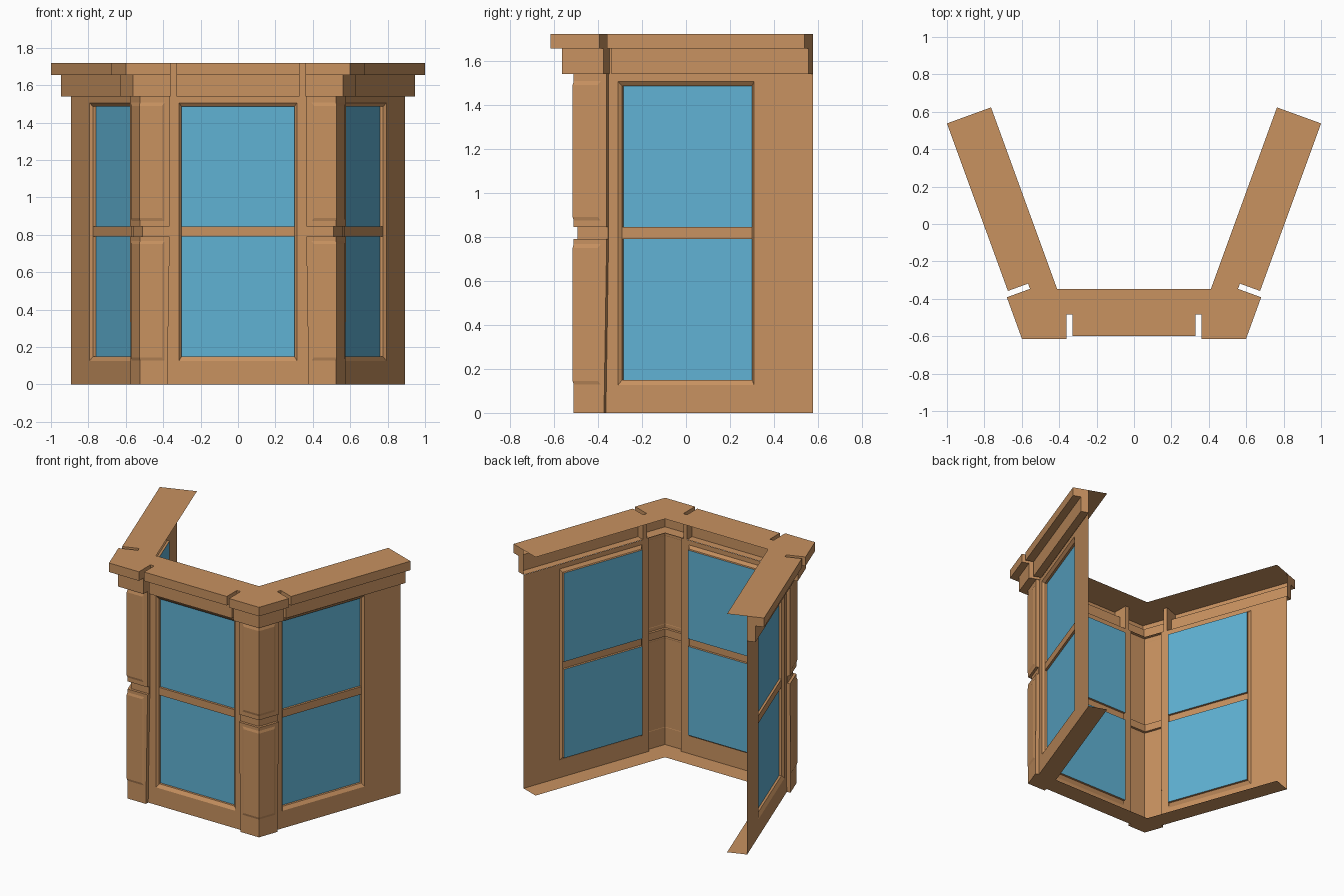
import bpy
import math

if "Cube" in bpy.data.objects:
    bpy.data.objects.remove(bpy.data.objects["Cube"])


def make_material(name, rgb):
    mat = bpy.data.materials.new(name)
    mat.use_nodes = True
    mat.diffuse_color = (*rgb, 1)
    mat.node_tree.nodes["Principled BSDF"].inputs["Base Color"].default_value = (*rgb, 1)
    return mat


WOOD = make_material("warm wood", (0.578, 0.287, 0.117))
GLASS = make_material("blue glass", (0.117, 0.445, 0.658))

# Wall layout: u runs along a wall from the bay corner, d points outward
KX, KY = 0.506, -0.484
SIN, COS = math.sin(math.radians(20)), math.cos(math.radians(20))
MITRE = math.tan(math.radians(35))
WING_END, INNER = 1.129, -0.136
PIL, SLOT, EAVE, TOP = 0.146, 0.176, 1.54, 1.72


def front(u, d):
    return (KX - u, KY - d)


def wing(u, d):
    return (KX + u * SIN + d * COS, KY + u * COS - d * SIN)


def build(name, polys, mat, mirror=True):
    """Make a sheet object from a list of polygons given as 3D points."""
    verts, faces, index = [], [], {}
    for poly in polys:
        face = []
        for p in poly:
            key = tuple(round(c, 5) for c in p)
            if key not in index:
                index[key] = len(verts)
                verts.append(key)
            face.append(index[key])
        faces.append(face)
    mesh = bpy.data.meshes.new(name)
    mesh.from_pydata(verts, [], faces)
    mesh.materials.append(mat)
    obj = bpy.data.objects.new(name, mesh)
    bpy.context.collection.objects.link(obj)
    if mirror:
        obj.modifiers.new("Mirror", 'MIRROR')
    return obj


def flat(plan, z):
    return [(x, y, z) for x, y in plan]


def loft(levels):
    """Join plan sections, listed left to right, from the bottom up."""
    polys = []
    for (z0, a), (z1, b) in zip(levels, levels[1:]):
        lo, hi = flat(a, z0), flat(b, z1)
        for i in range(len(a) - 1):
            polys.append([lo[i], lo[i + 1], hi[i + 1], hi[i]])
    return polys


def corner_section(e, d):
    return [front(e, 0), front(e, d), front(-MITRE * d, d), wing(e, d), wing(e, 0)]


def straight_section(f, a, b, d):
    return [f(a, 0), f(a, d), f(b, d), f(b, 0)]


def cornice_levels(section, low, high):
    return [(EAVE, section(0.001)), (EAVE, section(low)), (1.655, section(low)),
            (1.655, section(high)), (TOP, section(high))]


# Walls with a bevelled opening, two panes and a glazing bar
def window_wall(name, f, u0, u1, a, b, mirror):
    def rect(r):
        ua, ub, z0, z1, d = r
        pts = [(*f(u, d), z) for u, z in ((ua, z0), (ub, z0), (ub, z1), (ua, z1))]
        return pts if f is wing else pts[::-1]

    def ring(outer, inner):
        o, i = rect(outer), rect(inner)
        return [[o[k], o[(k + 1) % 4], i[(k + 1) % 4], i[k]] for k in range(4)]

    shell = (u0, u1, 0, EAVE, 0)
    opening = (a, b, 0.126, 1.506, 0)
    ga, gb, step, deep = a + 0.015, b - 0.015, -0.016, -0.032
    rebate = (ga, gb, 0.15, 1.485, step)
    build(name + "_wall", ring(shell, opening), WOOD, mirror)
    build(name + "_window_bevel", ring(opening, rebate), WOOD, mirror)
    bar, panes = [rect((ga, gb, 0.79, 0.845, step))], []
    for z0, z1 in ((0.15, 0.79), (0.845, 1.485)):
        pane = (ga, gb, z0, z1, deep)
        bar += ring((ga, gb, z0, z1, step), pane)
        panes.append(rect(pane))
    build(name + "_glazing_bar", bar, WOOD, mirror)
    build(name + "_glass", panes, GLASS, mirror)


window_wall("front", front, 0.128, 2 * KX - 0.128, 0.19, 2 * KX - 0.19, False)
window_wall("side", wing, 0.128, WING_END, 0.186, 0.844, True)

# Corner pilaster with a notch at the glazing bar and a tapered lower half
post = [(0, 0.128, 0.026), (0.79, 0.141, 0.026), (0.79, 0.141, 0.008),
        (0.845, 0.141, 0.008), (0.845, 0.141, 0.026), (EAVE, 0.141, 0.026)]
polys = loft([(z, corner_section(e, d)) for z, e, d in post])
polys.append(flat((corner_section(0.128, 0.026) + [(KX, KY)])[::-1], 0))
build("corner_pilaster", polys, WOOD)

# Raised bevelled panels wrapped around the pilaster
for name, z0, z1 in (("lower_panel", 0.125, 0.77), ("upper_panel", 0.87, 1.51)):
    steps = [(z0, 0.115, 0.025), (z0 + 0.02, 0.1, 0.031),
             (z1 - 0.02, 0.1, 0.031), (z1, 0.115, 0.025)]
    levels = []
    for z, e, d in steps:
        levels.append((z, [front(0.115, 0.025)] + corner_section(e, d)[1:4] + [wing(0.115, 0.025)]))
    build(name, loft(levels), WOOD)


# Stepped cornices, with slots between pilaster and wall sections
def cornice(name, section, low, high, mirror, corner=False):
    parts = loft(cornice_levels(section, low, high))
    cap = section(high) + ([(KX, KY)] if corner else [])
    parts.append(flat(cap, TOP))
    build(name, parts, WOOD, mirror)


cornice("pilaster_cornice", lambda d: corner_section(PIL, d), 0.08, 0.132, True, True)
cornice("front_cornice", lambda d: straight_section(front, 2 * KX - SLOT, SLOT, d), 0.057, 0.115, False)
cornice("side_cornice", lambda d: straight_section(wing, SLOT, WING_END, d), 0.057, 0.115, True)

# Wall strips behind the cornice slots
strips = loft([(z, [front(SLOT, 0), front(PIL, 0)]) for z in (EAVE, TOP)])
strips += loft([(z, [wing(PIL, 0), wing(SLOT, 0)]) for z in (EAVE, TOP)])
build("slot_backing", strips, WOOD)

# Thin plates reaching inward at the top and the bottom
inner = front(-MITRE * INNER, INNER)
plan = [[front(KX, 0), (KX, KY), inner, front(KX, INNER)],
        [(KX, KY), wing(WING_END, 0), wing(WING_END, INNER), inner]]
build("top_plate", [flat(p, TOP) for p in plan], WOOD)
build("sill_plate", [flat(p[::-1], 0) for p in plan], WOOD)
